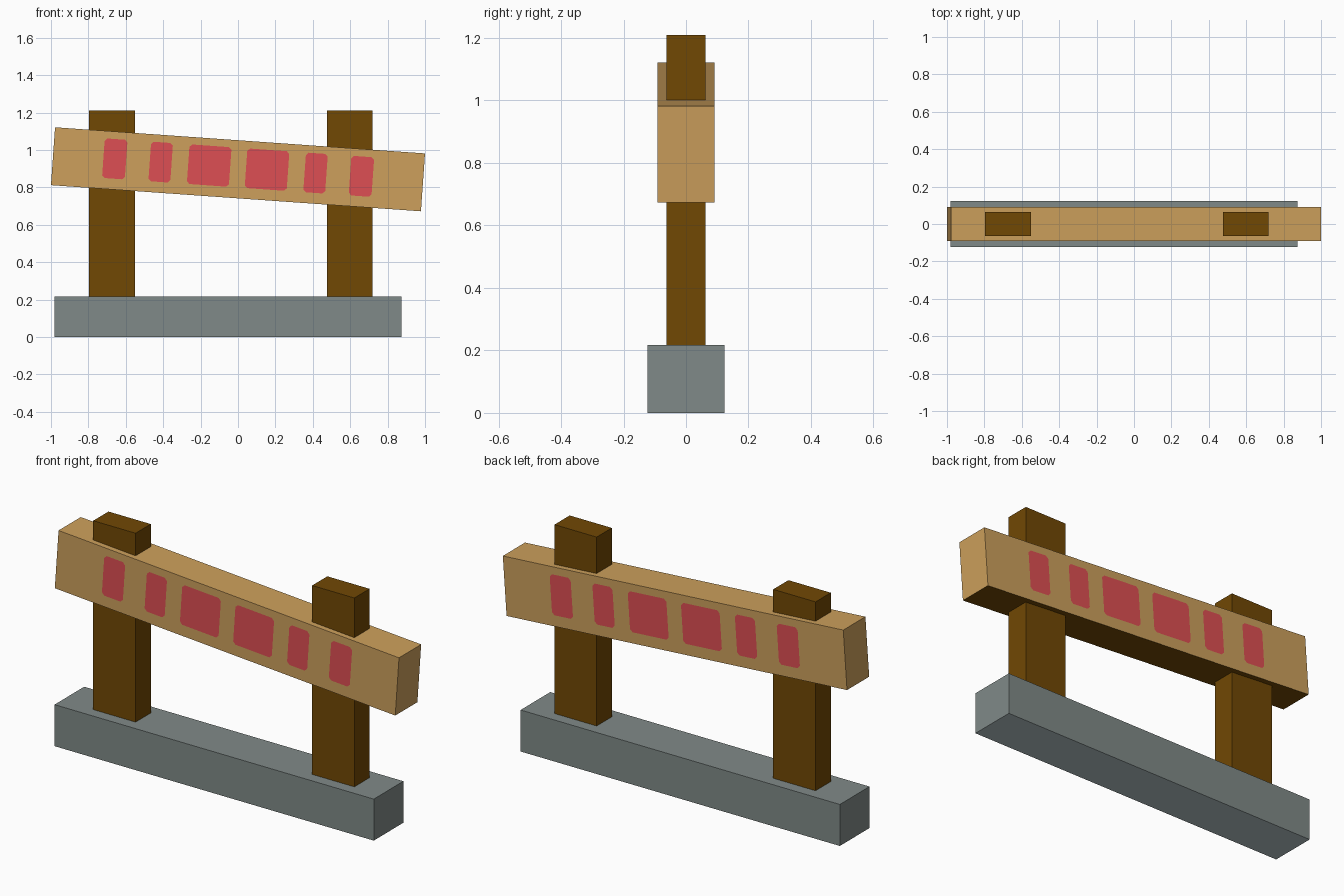
import bpy, bmesh
from mathutils import Matrix

if "Cube" in bpy.data.objects:
    bpy.data.objects.remove(bpy.data.objects["Cube"])


def material(name, srgb):
    """Flat material from 0-255 sRGB values, stored as linear."""
    m = bpy.data.materials.new(name)
    m.diffuse_color = (*[((c / 255 + 0.055) / 1.055) ** 2.4 if c > 10 else c / 3295 for c in srgb], 1)
    m.use_nodes = True
    m.node_tree.nodes["Principled BSDF"].inputs["Base Color"].default_value = m.diffuse_color
    return m


STONE = material("grey_stone", (128, 138, 136))
PALE = material("pale_stone", (182, 197, 201))
DARK = material("dark_wood", (113, 72, 4))
LIGHT = material("light_wood", (205, 160, 92))
RED = material("faded_red", (222, 79, 83))


def finish(bm, name, *mats):
    bmesh.ops.recalc_face_normals(bm, faces=bm.faces)
    mesh = bpy.data.meshes.new(name)
    bm.to_mesh(mesh)
    bm.free()
    for m in mats:
        mesh.materials.append(m)
    ob = bpy.data.objects.new(name, mesh)
    bpy.context.collection.objects.link(ob)
    return ob


def box(name, lo, hi, mat, under=None):
    """Box between two corners, with an optional second material underneath."""
    bm = bmesh.new()
    centre = [(a + b) / 2 for a, b in zip(lo, hi)]
    size = [b - a for a, b in zip(lo, hi)]
    bmesh.ops.create_cube(bm, size=1, matrix=Matrix.Translation(centre) @ Matrix.Diagonal((*size, 1)))
    bm.normal_update()
    for f in bm.faces:
        f.material_index = 1 if under and f.normal.z < -0.5 else 0
    return finish(bm, name, mat, *([under] if under else []))


def patch_outline(u, v, width, height, cut=0.014):
    """Rectangle with clipped corners."""
    w, h = width / 2, height / 2
    return [(u + a, v + b) for a, b in (
        (w - cut, h), (w, h - cut), (w, cut - h), (w - cut, -h),
        (cut - w, -h), (-w, cut - h), (-w, h - cut), (cut - w, h))]


def painted_plank(name, half_len, half_y, bottom, top, patches):
    """Plank whose two broad faces have the painted patches cut into them."""
    bm = bmesh.new()
    rims = []
    for y in (-half_y, half_y):
        edges = []

        def loop(points):
            verts = [bm.verts.new((a, y, b)) for a, b in points]
            edges.extend(bm.edges.new((p, q)) for p, q in zip(verts, verts[1:] + verts[:1]))
            return verts

        rims.append(loop([(-half_len, bottom), (half_len, bottom), (half_len, top), (-half_len, top)]))
        loops = [loop(patch_outline(*p)) for p in patches]
        bmesh.ops.triangle_fill(bm, edges=edges, use_beauty=True, normal=(0, 1, 0))
        for verts in loops:
            bm.faces.new(verts).material_index = 1
    # Bottom, right end, top and left end; the underside is dark
    for i in range(4):
        j = (i + 1) % 4
        f = bm.faces.new((rims[0][i], rims[0][j], rims[1][j], rims[1][i]))
        f.material_index = 2 if i == 0 else 0
    return finish(bm, name, LIGHT, RED, DARK)


# Stone footing
box("base", (-0.98, -0.123, 0), (0.875, 0.123, 0.218), STONE, PALE)

# Two upright posts running through the plank
for side, x0, x1 in (("left", -0.797, -0.551), ("right", 0.475, 0.72)):
    box(side + "_post", (x0, -0.063, 0.21), (x1, 0.063, 1.21), DARK)

# Tilted plank with mirrored warning patches, built level and then rotated
patches = [(s * u, 0.008, w, 0.212)
           for u, w in ((0.155, 0.225), (0.415, 0.117), (0.661, 0.122)) for s in (-1, 1)]
plank = painted_plank("plank", 0.9915, 0.092, -0.156, 0.154, patches)
plank.matrix_world = Matrix.Translation((0, 0, 0.898)) @ Matrix.Rotation(0.0705, 4, "Y")
